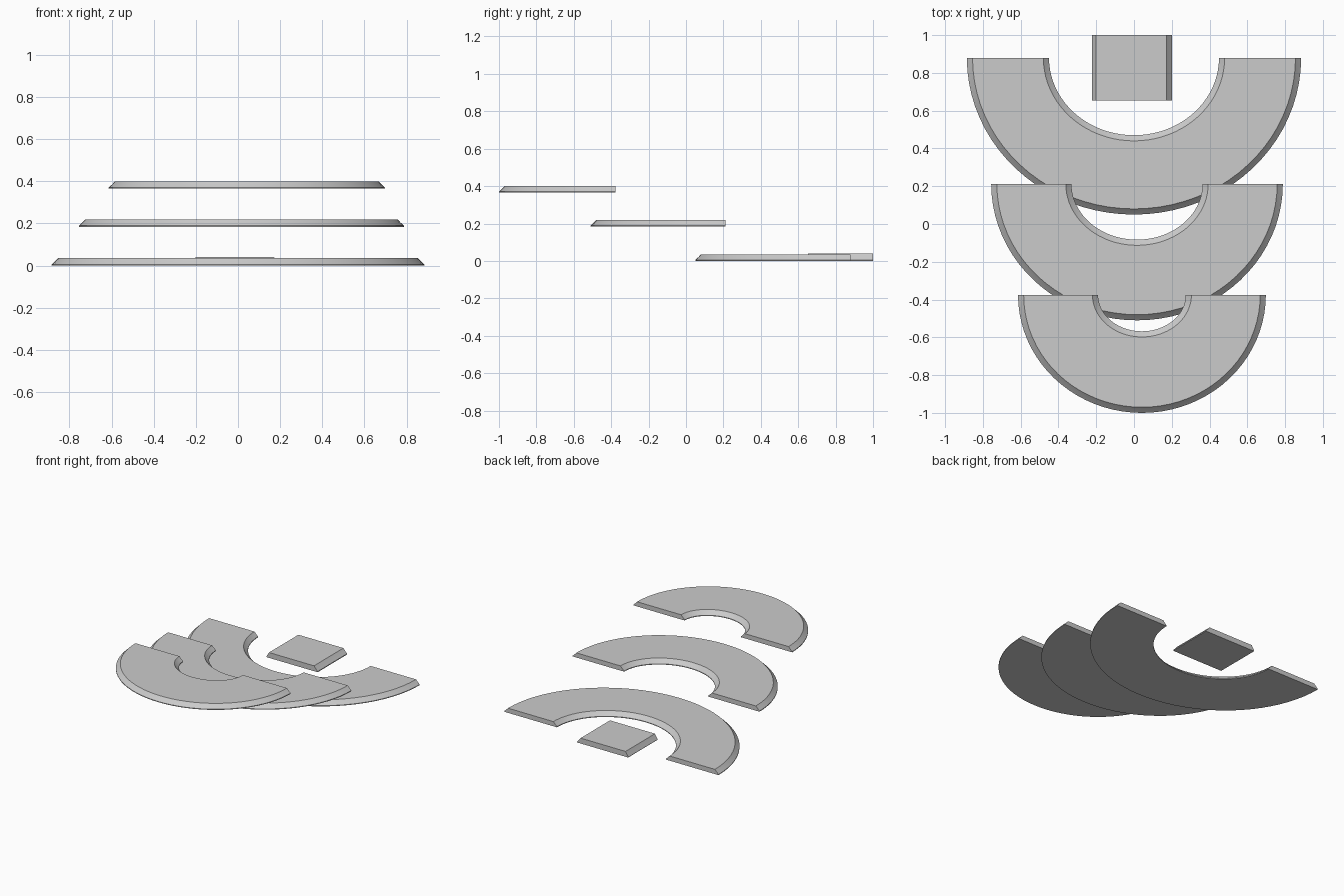
import bpy, bmesh, math

old = bpy.data.objects.get("Cube")
if old:
    bpy.data.objects.remove(old, do_unlink=True)

grey = bpy.data.materials.new("light_grey")
grey.use_nodes = True
grey.diffuse_color = (0.6, 0.6, 0.6, 1)
grey.node_tree.nodes["Principled BSDF"].inputs["Base Color"].default_value = (0.6, 0.6, 0.6, 1)

# Stepped chamfer: (inset from the edge, share of the height)
CHAMFER = [(0, 0), (0, 0.15), (0.017, 0.6), (0.03, 1)]


def loft(name, sections):
    """Skin a row of equal cross-sections and cap both ends."""
    bm = bmesh.new()
    rows = [[bm.verts.new(p) for p in section] for section in sections]
    n = len(rows[0])
    for a, b in zip(rows, rows[1:]):
        for i in range(n):
            j = (i + 1) % n
            bm.faces.new((a[i], a[j], b[j], b[i]))
    bm.faces.new(rows[0])
    bm.faces.new(rows[-1])
    bmesh.ops.recalc_face_normals(bm, faces=bm.faces)
    mesh = bpy.data.meshes.new(name)
    bm.to_mesh(mesh)
    bm.free()
    obj = bpy.data.objects.new(name, mesh)
    bpy.context.collection.objects.link(obj)
    mesh.materials.append(grey)
    bpy.ops.object.select_all(action='DESELECT')
    obj.select_set(True)
    bpy.context.view_layer.objects.active = obj
    bpy.ops.object.shade_smooth_by_angle(angle=math.radians(20))


def half_ring(name, cx, back, z, outer, inner, height=0.035, steps=40):
    """Half ring opening to the back; outer and inner are (x, y) radii."""
    sections = []
    for k in range(steps + 1):
        t = math.pi * (1 + k / steps)

        def point(radii, inset, share):
            return (cx + (radii[0] + inset) * math.cos(t),
                    back + (radii[1] + inset) * math.sin(t), z + height * share)

        rim = [point(outer, -d, h) for d, h in CHAMFER]
        hole = [point(inner, d, h) for d, h in reversed(CHAMFER)]
        sections.append(rim + hole)
    loft(name, sections)


# Three tiers, rising and shrinking towards the front
half_ring("lower_tier", 0, 0.88, 0, (0.885, 0.83), (0.45, 0.41))
half_ring("middle_tier", 0.016, 0.212, 0.184, (0.772, 0.722), (0.347, 0.295))
half_ring("upper_tier", 0.042, -0.376, 0.365, (0.656, 0.624), (0.232, 0.192))

# Stage block with chamfered left and right sides
left = [(0.201 - d, 0.04 * h) for d, h in CHAMFER]
right = [(-0.222 + d * 0.7, 0.04 * h) for d, h in reversed(CHAMFER)]
loft("stage_block", [[(x, y, z) for x, z in left + right] for y in (0.653, 1)])
